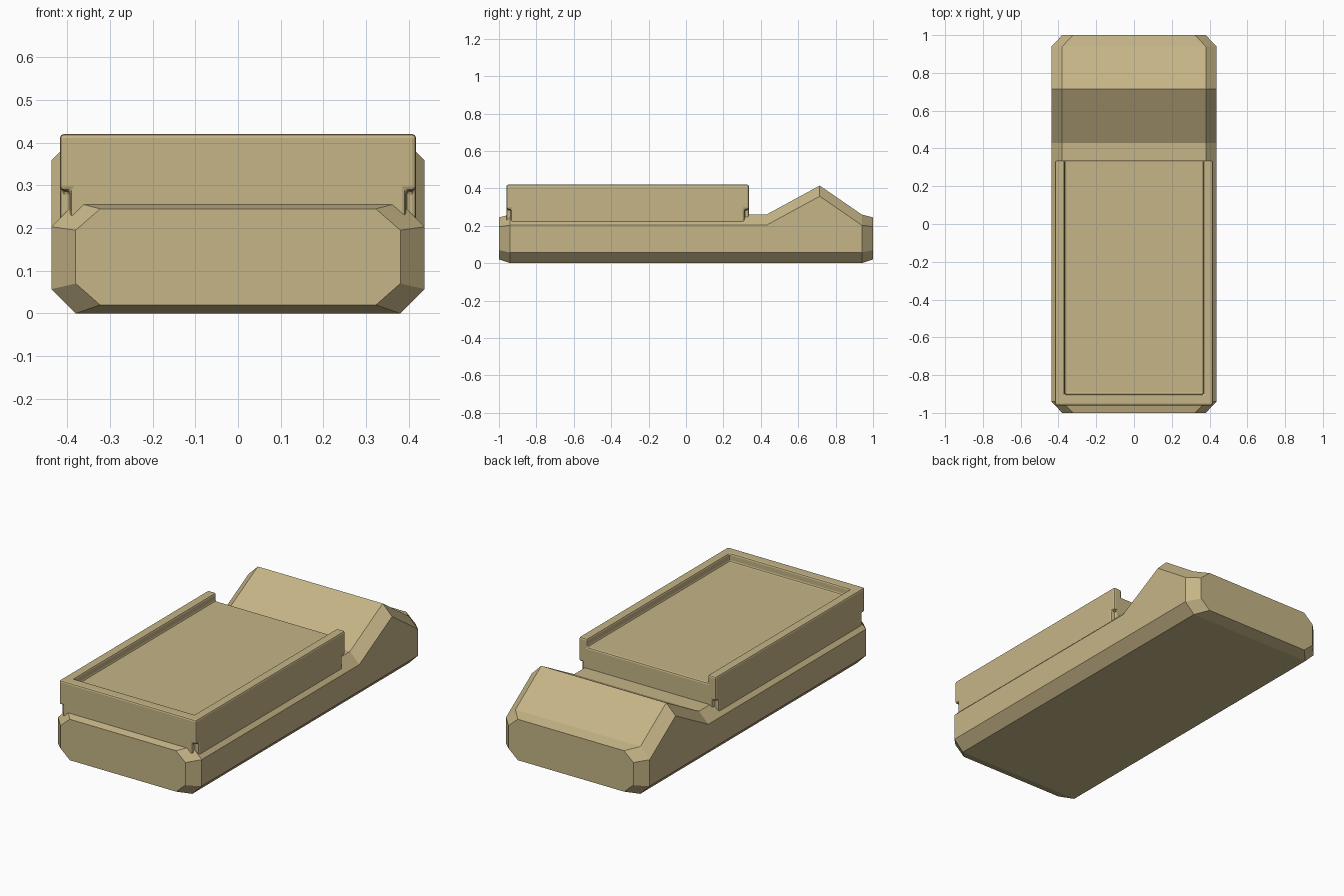
import bpy, bmesh
from mathutils import Matrix

if "Cube" in bpy.data.objects:
    bpy.data.objects.remove(bpy.data.objects["Cube"])

tan = bpy.data.materials.new("tan")
tan.diffuse_color = (0.56, 0.46, 0.24, 1)
tan.use_nodes = True
tan.node_tree.nodes["Principled BSDF"].inputs["Base Color"].default_value = tan.diffuse_color


def finish(name, bm):
    bmesh.ops.recalc_face_normals(bm, faces=bm.faces)
    mesh = bpy.data.meshes.new(name)
    bm.to_mesh(mesh)
    bm.free()
    obj = bpy.data.objects.new(name, mesh)
    bpy.context.collection.objects.link(obj)
    mesh.materials.append(tan)
    return obj


def add_box(bm, lo, hi):
    size = [b - a for a, b in zip(lo, hi)]
    mid = [(a + b) / 2 for a, b in zip(lo, hi)]
    bmesh.ops.create_cube(bm, size=1, matrix=Matrix.Translation(mid) @ Matrix.Diagonal((*size, 1)))


# Body: chamfered octagon sections lofted along y, rising to a ridge at the back
# each section: y, half width, bottom z, top z, corner chamfer
sections = [
    (-1.00, 0.380, 0.02, 0.245, 0.05),
    (-0.94, 0.437, 0.00, 0.26, 0.057),
    (0.43, 0.437, 0.00, 0.26, 0.057),
    (0.715, 0.437, 0.00, 0.415, 0.057),
    (0.94, 0.437, 0.00, 0.26, 0.057),
    (1.00, 0.380, 0.02, 0.245, 0.05),
]
bm = bmesh.new()
rings = []
for y, w, z0, z1, c in sections:
    half = [(w - 0.057, z0), (w, z0 + c), (w, z1 - c), (w - 0.057, z1)]
    outline = half + [(-x, z) for x, z in reversed(half)]
    rings.append([bm.verts.new((x, y, z)) for x, z in outline])
for a, b in zip(rings, rings[1:]):
    for i in range(8):
        j = (i + 1) % 8
        bm.faces.new((a[i], a[j], b[j], b[i]))
bm.faces.new(rings[0])
bm.faces.new(rings[-1])
finish("body", bm)

# Tray: raised block set into the body
bm = bmesh.new()
add_box(bm, (-0.417, -0.96, 0.19), (0.417, 0.336, 0.42))
tray = finish("tray", bm)

# Cutter: recess open at the back, plus notches under the four corners
bm = bmesh.new()
add_box(bm, (-0.367, -0.902, 0.375), (0.367, 0.5, 0.5))
for x0, x1 in ((-0.5, -0.393), (0.393, 0.5)):
    for y0, y1 in ((-1.1, -0.936), (0.312, 0.45)):
        add_box(bm, (x0, y0, 0.1), (x1, y1, 0.288))
cutter = finish("tray_cutter", bm)
cutter.hide_render = True

cut = tray.modifiers.new("recess", 'BOOLEAN')
cut.operation = 'DIFFERENCE'
cut.solver = 'EXACT'
cut.object = cutter
bev = tray.modifiers.new("edge_bevel", 'BEVEL')
bev.width = 0.009
bev.segments = 2
bev.limit_method = 'ANGLE'

# Apply the modifiers and remove the cutter
bpy.context.view_layer.objects.active = tray
for name in ("recess", "edge_bevel"):
    bpy.ops.object.modifier_apply(modifier=name)
bpy.data.objects.remove(cutter)
